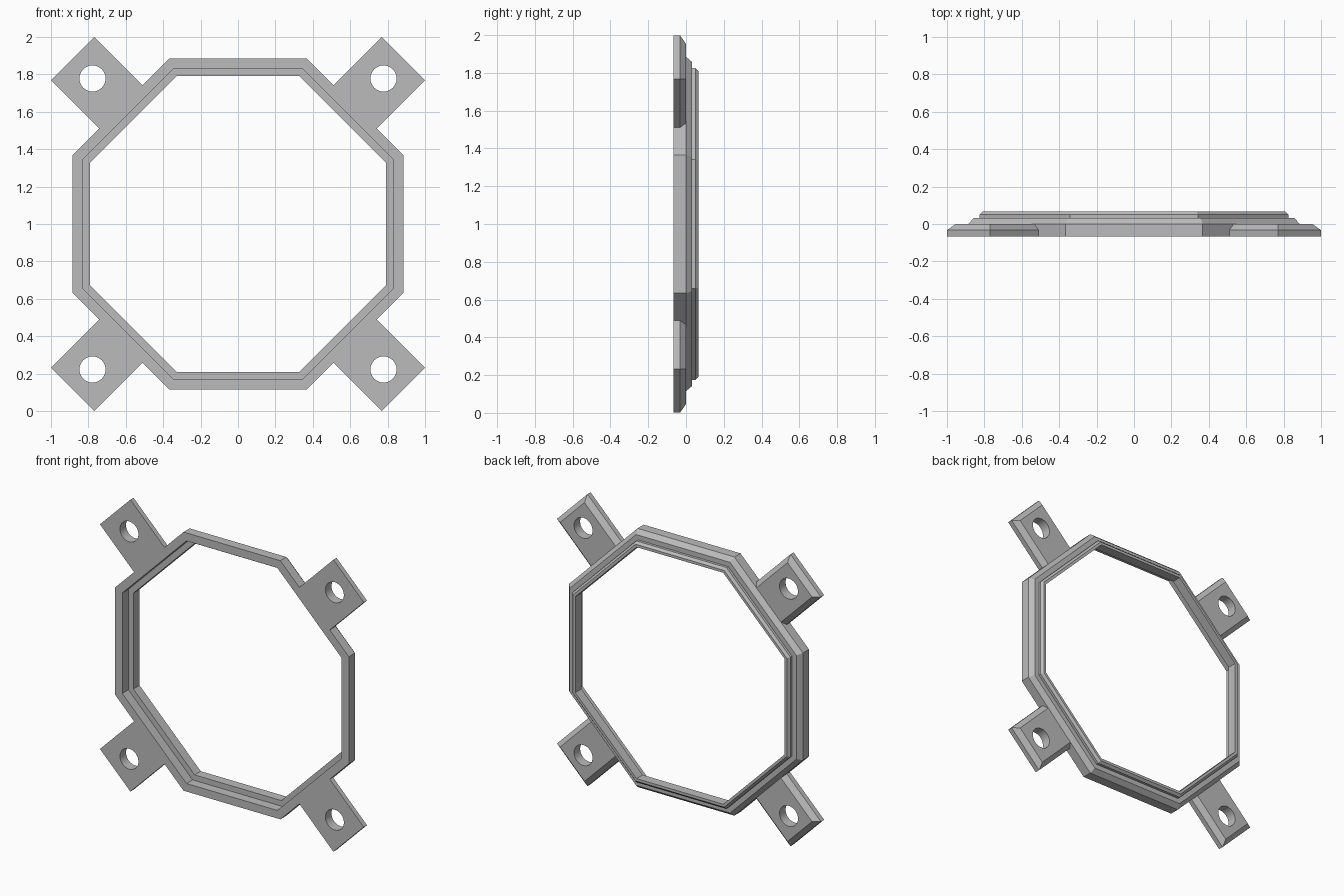
import bpy, bmesh, math
from mathutils import Matrix, Vector

if "Cube" in bpy.data.objects:
    bpy.data.objects.remove(bpy.data.objects["Cube"])

FRONT, BACK = -0.066, 0.066
CENTRE = Vector((0, 0, 1))

grey = bpy.data.materials.new("plain grey")
grey.use_nodes = True
grey.diffuse_color = (0.5, 0.5, 0.5, 1)
grey.node_tree.nodes["Principled BSDF"].inputs["Base Color"].default_value = grey.diffuse_color


def add_object(name, bm):
    bmesh.ops.recalc_face_normals(bm, faces=bm.faces)
    mesh = bpy.data.meshes.new(name)
    bm.to_mesh(mesh)
    bm.free()
    mesh.materials.append(grey)
    obj = bpy.data.objects.new(name, mesh)
    obj.location = CENTRE
    bpy.context.collection.objects.link(obj)
    return obj


def bridge(bm, a, b):
    for i in range(len(a)):
        j = (i + 1) % len(a)
        bm.faces.new((a[i], a[j], b[j], b[i]))


# Octagonal frame: stepped cross-section (apothem, depth) swept round eight corners
section = [(0.885, FRONT), (0.885, 0), (0.858, 0.032), (0.825, 0.032), (0.825, 0.05),
           (0.81, BACK), (0.792, BACK), (0.792, 0), (0.83, 0), (0.83, FRONT)]
bm = bmesh.new()
rings = []
for apothem, y in section:
    r = apothem / math.cos(math.pi / 8)
    angles = [math.pi / 8 + k * math.pi / 4 for k in range(8)]
    rings.append([bm.verts.new((r * math.cos(a), y, r * math.sin(a))) for a in angles])
for k, ring in enumerate(rings):
    bridge(bm, ring, rings[(k + 1) % len(rings)])
add_object("octagonal_frame", bm)

# Corner tab: chamfered on its end and sides at the back, built along x then turned 45 degrees
TURN = Matrix.Rotation(-math.pi / 4, 4, 'Y')
START, END, HALF, CHAMFER = 0.885, 1.25, 0.163, 0.032
bm = bmesh.new()
layers = []
for y, inset in ((FRONT, 0), (-CHAMFER, 0), (0, CHAMFER)):
    end, half = END - inset, HALF - inset
    corners = ((START, -half), (end, -half), (end, half), (START, half))
    layers.append([bm.verts.new((x, y, z)) for x, z in corners])
bridge(bm, layers[0], layers[1])
bridge(bm, layers[1], layers[2])
bm.faces.new(layers[0])
bm.faces.new(layers[2])
bm.transform(TURN)
tabs = add_object("corner_tabs", bm)

# Screw hole cutter
bm = bmesh.new()
bmesh.ops.create_cone(bm, cap_ends=True, segments=32, radius1=0.07, radius2=0.07, depth=0.4)
bm.transform(TURN @ Matrix.Translation((1.1, 0, 0)) @ Matrix.Rotation(math.pi / 2, 4, 'X'))
cutter = add_object("hole_cutter", bm)
cutter.hide_render = True

# Cut the hole, then repeat the tab at all four corners
bpy.context.view_layer.update()
cut = tabs.modifiers.new("screw hole", 'BOOLEAN')
cut.operation = 'DIFFERENCE'
cut.solver = 'EXACT'
cut.object = cutter
bpy.context.view_layer.objects.active = tabs
bpy.ops.object.modifier_apply(modifier=cut.name)
bpy.data.objects.remove(cutter)
mirror = tabs.modifiers.new("four corners", 'MIRROR')
mirror.use_axis = (True, False, True)
mirror.use_mirror_merge = False

# Keep flats crisp while the hole walls shade smoothly
bpy.ops.object.select_all(action='DESELECT')
tabs.select_set(True)
bpy.ops.object.shade_smooth_by_angle(angle=math.radians(25))
